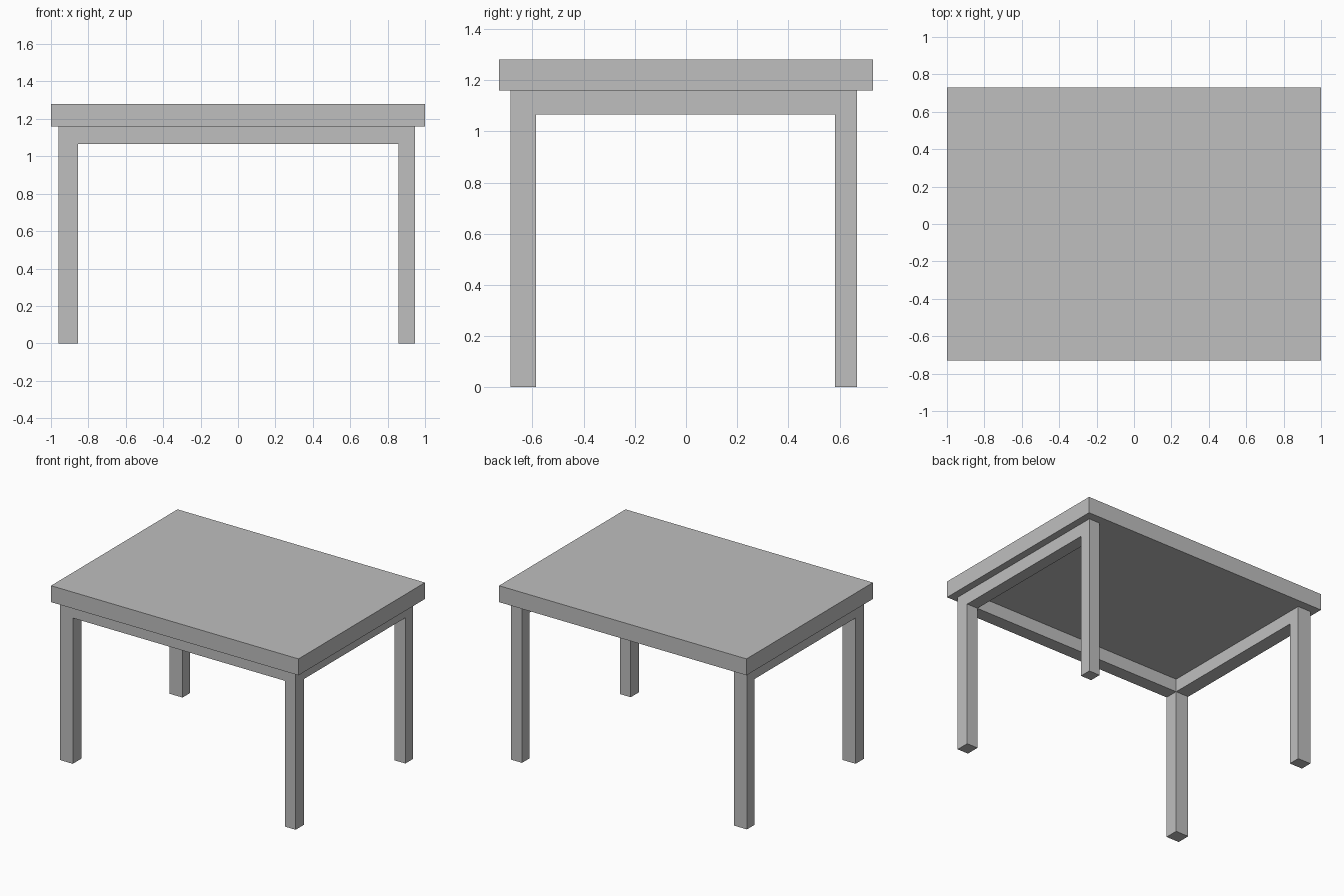
import bpy
import bmesh
from mathutils import Vector

cube = bpy.data.objects.get("Cube")
if cube:
    bpy.data.objects.remove(cube, do_unlink=True)

# Single plain grey for the whole table
grey = bpy.data.materials.new("plain grey")
grey.use_nodes = True
colour = (0.52, 0.52, 0.52, 1.0)
grey.diffuse_color = colour
grey.node_tree.nodes["Principled BSDF"].inputs["Base Color"].default_value = colour


def box(name, xs, ys, zs):
    """Flat-faced box spanning the given x, y and z ranges."""
    low, high = (Vector(corner) for corner in zip(xs, ys, zs))
    centre = (low + high) / 2
    bm = bmesh.new()
    bmesh.ops.create_cube(bm, size=1)
    bmesh.ops.scale(bm, vec=high - low, verts=bm.verts)
    bmesh.ops.translate(bm, vec=(high - low) * 0, verts=bm.verts)
    mesh = bpy.data.meshes.new(name)
    bm.to_mesh(mesh)
    bm.free()
    mesh.materials.append(grey)
    obj = bpy.data.objects.new(name, mesh)
    obj.location = centre
    bpy.context.collection.objects.link(obj)
    return obj


TOP, UNDERSIDE, APRON_BOTTOM = 1.28, 1.16, 1.065
leg_x = {"right": (-0.96, -0.856), "left": (0.858, 0.946)}
leg_y = {"front": (-0.685, -0.587), "back": (0.582, 0.668)}

# Table top
box("table_top", (-1, 1), (-0.73, 0.73), (UNDERSIDE, TOP))

# Four legs
for side, xs in leg_x.items():
    for end, ys in leg_y.items():
        box(f"{end}_{side}_leg", xs, ys, (0, UNDERSIDE))

# Aprons flush with the legs on the front and both sides; the back is open
apron_z = (APRON_BOTTOM, UNDERSIDE)
box("front_apron", (leg_x["right"][1], leg_x["left"][0]), leg_y["front"], apron_z)
for side, xs in leg_x.items():
    box(f"{side}_apron", xs, (leg_y["front"][1], leg_y["back"][0]), apron_z)
